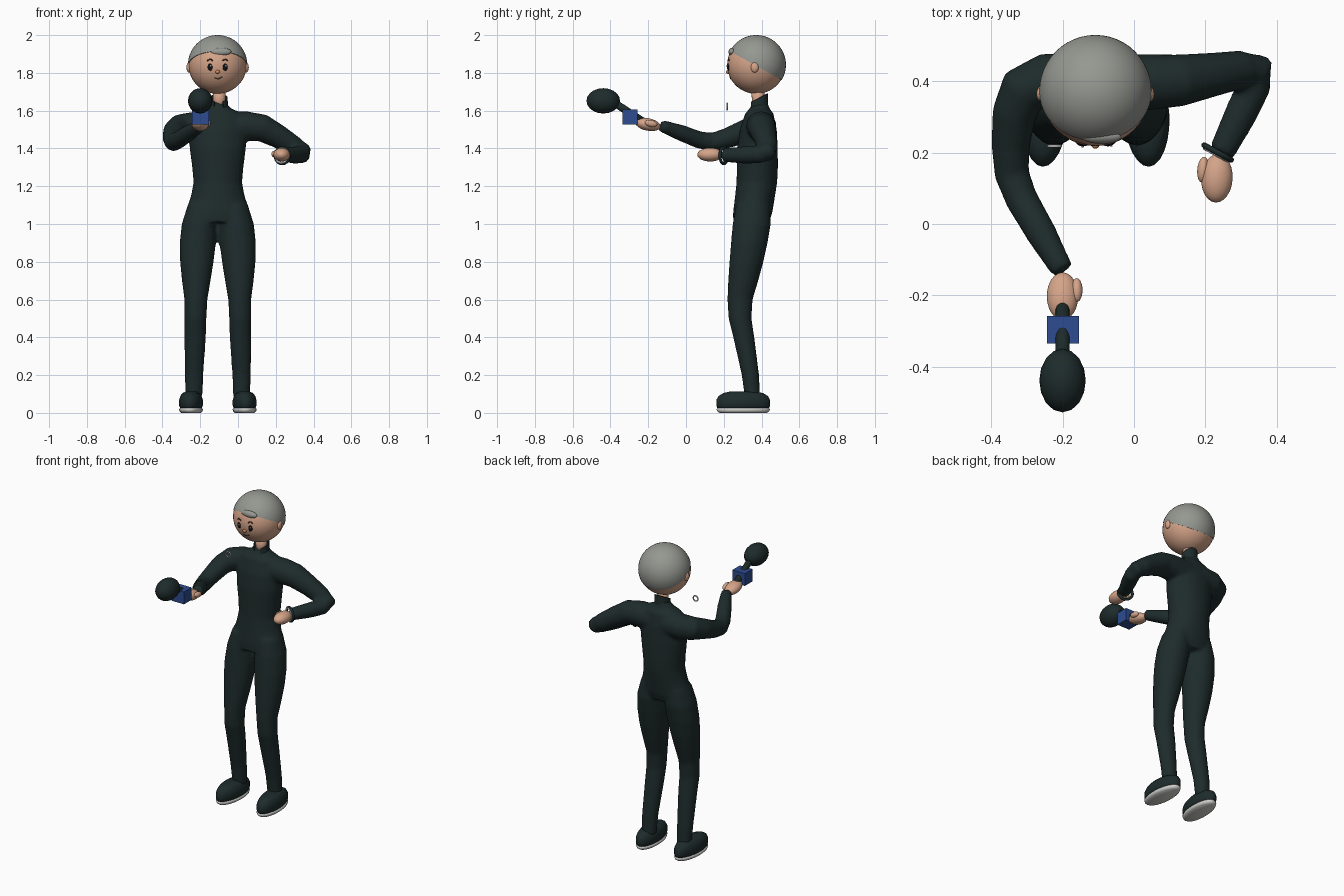
import bpy, bmesh, math
from mathutils import Vector, Matrix

if "Cube" in bpy.data.objects:
    bpy.data.objects.remove(bpy.data.objects["Cube"])

CX = -0.107  # centre line of the figure
HEAD = Vector((CX - 0.001, 0.372, 1.843))


def mat(name, rgb):
    m = bpy.data.materials.new(name)
    m.diffuse_color = (*rgb, 1)
    m.use_nodes = True
    m.node_tree.nodes["Principled BSDF"].inputs["Base Color"].default_value = m.diffuse_color
    return m


SUIT = mat("dark suit", (0.013, 0.024, 0.024))
SKIN = mat("skin", (0.66, 0.37, 0.25))
HAIR = mat("grey hair", (0.30, 0.31, 0.28))
BLUE = mat("blue", (0.026, 0.072, 0.28))
PALE = mat("pale sole", (0.62, 0.62, 0.60))
BLACK = mat("black", (0.006, 0.006, 0.007))
BROWN = mat("brown", (0.07, 0.03, 0.018))
NOSE = mat("nose orange", (0.62, 0.25, 0.11))
LIPS = mat("mouth grey", (0.12, 0.07, 0.07))


def finish(bm, name, material, smooth=True):
    bmesh.ops.recalc_face_normals(bm, faces=bm.faces)
    for f in bm.faces:
        f.smooth = smooth
    me = bpy.data.meshes.new(name)
    bm.to_mesh(me)
    bm.free()
    me.materials.append(material)
    ob = bpy.data.objects.new(name, me)
    bpy.context.collection.objects.link(ob)
    return ob


def loft(bm, rings, n=24):
    """Closed skin over (centre, half-axis u, half-axis v) ellipses."""
    rows = []
    for c, u, v in rings:
        rows.append([bm.verts.new(c + u * math.cos(a) + v * math.sin(a))
                     for a in (2 * math.pi * i / n for i in range(n))])
    for r, s in zip(rows, rows[1:]):
        for i in range(n):
            j = (i + 1) % n
            bm.faces.new((r[i], r[j], s[j], s[i]))
    bm.faces.new(rows[0][::-1])
    bm.faces.new(rows[-1])


def column(bm, rows, n=24):
    """Upright loft from rows of (x, y, z, half width, half depth)."""
    loft(bm, [(Vector((x, y, z)), Vector((rx, 0, 0)), Vector((0, ry, 0)))
              for x, y, z, rx, ry in rows], n)


def tube(bm, pts, n=20):
    """Round tube through (x, y, z, radius) points."""
    p = [Vector(q[:3]) for q in pts]
    rings = []
    for i, q in enumerate(pts):
        t = p[min(i + 1, len(p) - 1)] - p[max(i - 1, 0)]
        m = t.to_track_quat('Z', 'Y').to_matrix()
        rings.append((p[i], m.col[0] * q[3], m.col[1] * q[3]))
    loft(bm, rings, n)


def ball(name, loc, size, material, rot=(0, 0, 0), seg=24):
    bm = bmesh.new()
    bmesh.ops.create_uvsphere(bm, u_segments=seg, v_segments=max(8, seg * 2 // 3), radius=1)
    bmesh.ops.scale(bm, vec=size, verts=bm.verts)
    ob = finish(bm, name, material)
    ob.location, ob.rotation_euler = loc, rot
    return ob


def torus(name, loc, axis, R, r, material):
    bm = bmesh.new()
    ax = Vector(axis).to_track_quat('Z', 'Y').to_matrix()
    n, k = 24, 8
    g = []
    for i in range(n):
        a = 2 * math.pi * i / n
        g.append([bm.verts.new(Vector(loc) + ax @ Vector((
            (R + r * math.cos(b)) * math.cos(a), (R + r * math.cos(b)) * math.sin(a), r * math.sin(b))))
            for b in (2 * math.pi * j / k for j in range(k))])
    for i in range(n):
        for j in range(k):
            bm.faces.new((g[i][j], g[(i + 1) % n][j], g[(i + 1) % n][(j + 1) % k], g[i][(j + 1) % k]))
    return finish(bm, name, material)


# Body suit: torso, legs and arms fused into one smooth skin
bm = bmesh.new()
column(bm, [(CX, y, z, rx, ry) for z, y, rx, ry in (
    (1.65, .392, .040, .040), (1.615, .39, .065, .05), (1.585, .388, .13, .075),
    (1.50, .383, .157, .098), (1.40, .378, .149, .108), (1.30, .378, .136, .109),
    (1.22, .375, .129, .108), (1.15, .366, .142, .106), (1.06, .353, .172, .104),
    (1.01, .345, .178, .095))])
for s in (-1, 1):
    column(bm, [(CX + s * x, y, z, rx, ry) for z, x, y, rx, ry in (
        (1.10, .082, .355, .078, .09), (1.0, .097, .348, .094, .101), (.90, .106, .335, .096, .097),
        (.80, .111, .32, .089, .09), (.70, .114, .303, .076, .08), (.60, .116, .286, .061, .067),
        (.50, .119, .286, .059, .061), (.40, .120, .306, .057, .056),
        (.20, .126, .341, .049, .046), (.08, .126, .352, .045, .041))])
tube(bm, [(-.06, .395, 1.515, .08), (.05, .397, 1.518, .078), (.13, .402, 1.508, .073),
          (.22, .418, 1.46, .062), (.30, .432, 1.41, .054), (.345, .432, 1.38, .050),
          (.338, .39, 1.368, .047), (.30, .31, 1.365, .046), (.245, .20, 1.365, .037)])
tube(bm, [(-.15, .40, 1.515, .08), (-.25, .40, 1.515, .077), (-.31, .375, 1.51, .070),
          (-.335, .31, 1.49, .062), (-.345, .22, 1.455, .054), (-.342, .14, 1.434, .049),
          (-.315, .07, 1.445, .046), (-.26, -.025, 1.482, .043), (-.20, -.13, 1.52, .032)])
body = finish(bm, "body_suit", SUIT)
rm = body.modifiers.new("fuse", 'REMESH')
rm.mode, rm.voxel_size, rm.use_smooth_shade = 'VOXEL', 0.011, True
sm = body.modifiers.new("soften", 'SMOOTH')
sm.factor, sm.iterations = 0.5, 4

# Shoes with pale soles
for s, side in ((-1, "right"), (1, "left")):
    for part, m, rows in (
        ("shoe", SUIT, ((.02, .056, .135), (.04, .063, .143), (.068, .063, .143), (.09, .056, .130),
                        (.105, .045, .105), (.112, .028, .075))),
        ("sole", PALE, ((.0, .052, .125), (.008, .061, .137), (.02, .064, .142), (.026, .058, .136)))):
        bm = bmesh.new()
        column(bm, [(0, 0, z, rx, ry) for z, rx, ry in rows])
        ob = finish(bm, side + "_" + part, m)
        ob.location = (CX + s * .142, .303, 0)
        ob.rotation_euler.z = s * .05

# Neck and open stand-up collar, higher at the back
bm = bmesh.new()
tube(bm, [(-.098, .385, 1.60, .034), (-.10, .38, 1.72, .034)])
finish(bm, "neck", SKIN)
bm = bmesh.new()
rows = []
for i in range(21):
    a = math.radians(-60 + 300 * i / 20)  # gap faces the front
    back = .5 + .5 * math.sin(a)
    top = 1.645 + .045 * back
    rows.append([bm.verts.new((-.102 + r * math.cos(a), .386 + r * math.sin(a), z))
                 for r, z in ((.050, 1.60), (.047, top), (.040, top), (.040, 1.60))])
for a, b in zip(rows, rows[1:]):
    for j in range(4):
        bm.faces.new((a[j], b[j], b[(j + 1) % 4], a[(j + 1) % 4]))
bm.faces.new(rows[0])
bm.faces.new(rows[-1][::-1])
finish(bm, "collar", SUIT, False)

# Head, ears and hair cap cut along a tilted hairline
ball("head", HEAD, (.154, .154, .154), SKIN, seg=40)
bm = bmesh.new()
bmesh.ops.create_uvsphere(bm, u_segments=48, v_segments=32, radius=.157)
bmesh.ops.bisect_plane(bm, geom=bm.verts[:] + bm.edges[:] + bm.faces[:], plane_co=(0, 0, -.006),
                       plane_no=(0, .556, 1), clear_inner=True)
bmesh.ops.holes_fill(bm, edges=[e for e in bm.edges if e.is_boundary])
hair = finish(bm, "hair_cap", HAIR)
hair.location = HEAD
for f in hair.data.polygons:
    f.use_smooth = len(f.vertices) < 5
ball("hair_tuft", (-.09, .243, 1.912), (.055, .018, .021), HAIR, (-.4, 0, 0))
for s, side in ((-1, "right"), (1, "left")):
    ball(side + "_ear", HEAD + Vector((s * .152, -.008, -.014)), (.013, .021, .027), SKIN)


def on_face(dx, dz, out=0.0):
    r = .154 + out
    return HEAD + Vector((dx, -math.sqrt(r * r - dx * dx - dz * dz), dz))


# Face
for s, side in ((-1, "right"), (1, "left")):
    ball(side + "_eye", on_face(s * .040, -.013), (.013, .006, .019), BLACK, (0, 0, s * .26), 16)
    ball(side + "_eye_glint", on_face(s * .040 + .004, -.006, .006), (.004, .002, .005), PALE, seg=12)
    bm = bmesh.new()
    tube(bm, [(*on_face(s * (.026 + .028 * t), .021 + .008 * math.sin(math.pi * t)), .0035)
              for t in (0, .25, .5, .75, 1)], 8)
    finish(bm, side + "_brow", BROWN)
ball("nose", on_face(0, -.038), (.012, .012, .010), NOSE, seg=16)
bm = bmesh.new()
tube(bm, [(*on_face(t * .020 + .004, -.074 + .008 * t * t + .003 * t), .003)
          for t in (-1, -.5, 0, .5, 1)], 8)
finish(bm, "mouth", LIPS)

# Hands and thumbs
ball("left_hand", (.232, .128, 1.367), (.044, .068, .036), SKIN, (0, 0, -.06))
ball("left_thumb", (.193, .152, 1.370), (.016, .036, .018), SKIN, (0, 0, -.1))
ball("right_hand", (-.200, -.202, 1.527), (.044, .068, .033), SKIN, (-.2, 0, 0))
ball("right_thumb", (-.160, -.185, 1.532), (.016, .034, .018), SKIN, (-.2, 0, 0))

# Loose cuff on the left wrist and small pale ring by the right shoulder
torus("left_cuff", (.234, .200, 1.362), (-.475, -.88, 0), .043, .008, SUIT)
torus("cuff_lining", (.231, .194, 1.362), (-.475, -.88, 0), .038, .005, PALE)
torus("pale_ring", (-.222, .218, 1.622), (0, 1, 0), .017, .004, PALE)

# Microphone: handle, blue cube and foam head
bm = bmesh.new()
tube(bm, [(-.2, -.20, 1.525, .02), (-.2, -.40, 1.655, .02)], 16)
finish(bm, "microphone_handle", SUIT)
bm = bmesh.new()
bmesh.ops.create_cube(bm, size=1)
bmesh.ops.transform(bm, matrix=Matrix.Translation((-.199, -.296, 1.567)) @ Matrix.Diagonal((.09, .078, .08, 1)),
                    verts=bm.verts)
finish(bm, "microphone_cube", BLUE, False)
ball("microphone_foam", (-.2, -.438, 1.652), (.065, .089, .067), SUIT, seg=16)
